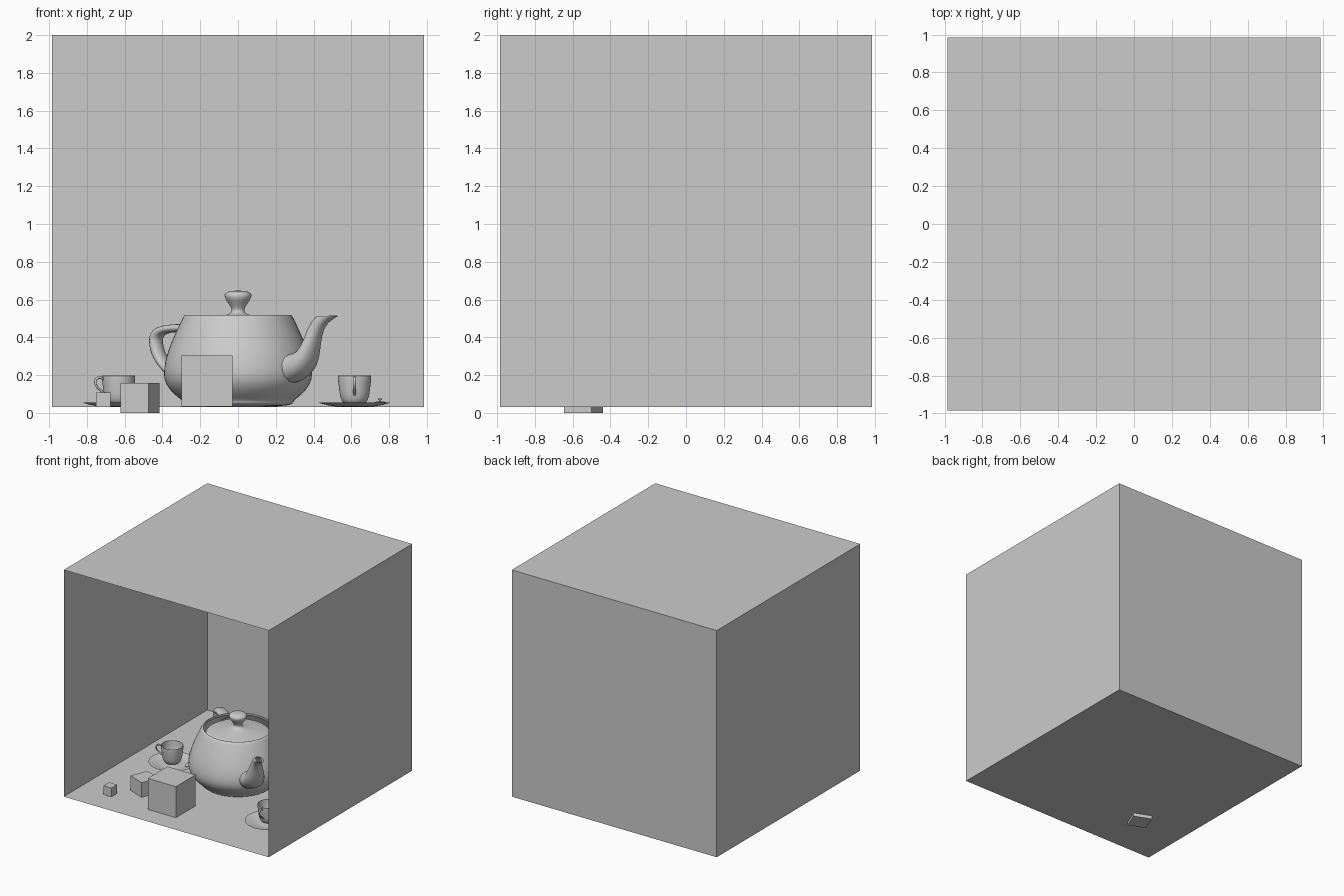
import bpy, bmesh, math
from mathutils import Vector, Matrix

old = bpy.data.objects.get("Cube")
if old:
    bpy.data.objects.remove(old, do_unlink=True)

grey = bpy.data.materials.new("plain grey")
grey.use_nodes = True
grey.diffuse_color = (0.6, 0.6, 0.6, 1)
grey.node_tree.nodes["Principled BSDF"].inputs["Base Color"].default_value = (0.6, 0.6, 0.6, 1)

FLOOR = 0.03
HALF = 0.985


def finish(bm, name, matrix, smooth=True):
    bmesh.ops.remove_doubles(bm, verts=bm.verts, dist=1e-5)
    bmesh.ops.recalc_face_normals(bm, faces=bm.faces)
    mesh = bpy.data.meshes.new(name)
    bm.to_mesh(mesh)
    bm.free()
    obj = bpy.data.objects.new(name, mesh)
    bpy.context.collection.objects.link(obj)
    obj.matrix_world = matrix
    mesh.materials.append(grey)
    if smooth:
        bpy.ops.object.select_all(action="DESELECT")
        obj.select_set(True)
        bpy.context.view_layer.objects.active = obj
        bpy.ops.object.shade_smooth_by_angle(angle=math.radians(40))
    return obj


def bezier(points, steps):
    """Sample a chain of cubic segments that share their end points."""
    pts = [Vector(p) for p in points]
    out = [pts[0]]
    for k in range(0, len(pts) - 1, 3):
        a, b, c, d = pts[k:k + 4]
        for i in range(1, steps + 1):
            t = i / steps
            s = 1 - t
            out.append(a * s**3 + b * (3 * s * s * t) + c * (3 * s * t * t) + d * t**3)
    return out


def revolve(name, profile, matrix, steps=8, segments=48):
    bm = bmesh.new()
    verts = [bm.verts.new((p.x, 0, p.y)) for p in bezier(profile, steps)]
    edges = [bm.edges.new(pair) for pair in zip(verts, verts[1:])]
    bmesh.ops.spin(bm, geom=verts + edges, cent=(0, 0, 0), axis=(0, 0, 1),
                   angle=math.tau, steps=segments, use_duplicate=False)
    return finish(bm, name, matrix)


def loft(name, outer, inner, widths, matrix, steps=10, around=8):
    """Tube between two curves in the xz plane, rounded out to the given widths."""
    bm = bmesh.new()
    spans = bezier([(w, 0) for w in widths], steps)
    rings = []
    for o, i, w in zip(bezier(outer, steps), bezier(inner, steps), spans):
        a, b = Vector((o.x, 0, o.y)), Vector((i.x, 0, i.y))
        side = Vector((0, w.x, 0))
        loop = bezier([a, a + side, b + side, b, b - side, a - side, a], around)[:-1]
        rings.append([bm.verts.new(p) for p in loop])
    n = len(rings[0])
    for r, s in zip(rings, rings[1:]):
        for j in range(n):
            bm.faces.new((r[j], r[(j + 1) % n], s[(j + 1) % n], s[j]))
    return finish(bm, name, matrix)


def place(x, y, z, degrees=0, scale=1):
    return (Matrix.Translation((x, y, z)) @ Matrix.Rotation(math.radians(degrees), 4, "Z")
            @ Matrix.Scale(scale, 4))


def block(name, x, y, z, size, degrees=0):
    bm = bmesh.new()
    bmesh.ops.create_cube(bm, size=size)
    finish(bm, name, place(x, y, z + size / 2, degrees), smooth=False)


# Room: thin-walled box without a front
bm = bmesh.new()
bmesh.ops.create_cube(bm, size=2 * HALF)
front = [f for f in bm.faces if f.normal.y < -0.9]
bmesh.ops.delete(bm, geom=front, context="FACES")
finish(bm, "room", place(0, 0, FLOOR + HALF), smooth=False)

# Loose blocks on the floor
block("large_block", -0.165, -0.675, FLOOR + 0.005, 0.27)
block("medium_block", -0.518, -0.543, 0, 0.158, -22)
block("small_block", -0.713, -0.735, FLOOR, 0.077)

# Teapot
pot = place(0, 0, FLOOR, -39, 0.196)
revolve("teapot_body", [(1.4, 2.4), (1.34, 2.53), (1.44, 2.53), (1.5, 2.4),
                        (1.75, 1.875), (2, 1.35), (2, 0.9),
                        (2, 0.45), (1.5, 0.225), (1.5, 0.15),
                        (1.5, 0.075), (1.425, 0), (0, 0)], pot)
revolve("teapot_lid", [(0, 3.15), (0.8, 3.15), (0, 2.7), (0.2, 2.55),
                       (0.4, 2.4), (1.3, 2.4), (1.3, 2.25)], pot, 12)
loft("teapot_handle",
     [(-1.5, 2.25), (-2.5, 2.25), (-3, 2.25), (-3, 1.8), (-3, 1.35), (-2.65, 0.94), (-1.9, 0.6)],
     [(-1.6, 2.03), (-2.3, 2.03), (-2.7, 2.03), (-2.7, 1.8), (-2.7, 1.58), (-2.5, 1.13), (-2, 0.9)],
     [0.3] * 7, pot)
loft("teapot_spout",
     [(1.7, 1.43), (2.6, 1.43), (2.3, 2.1), (2.7, 2.4), (2.8, 2.48), (2.9, 2.48), (2.8, 2.4)],
     [(1.7, 0.6), (3.1, 0.83), (2.4, 2.03), (3.3, 2.4), (3.53, 2.49), (3.45, 2.51), (3.2, 2.4)],
     [0.66, 0.66, 0.25, 0.25, 0.25, 0.15, 0.15], pot)


# Cup, saucer and spoon; the cup handle points along local -x
def tea_setting(side, x, y, turn, spoon_turn):
    base = place(x, y, FLOOR)
    revolve(side + "_saucer", [(0, 0.008), (0.03, 0.008), (0.06, 0.004), (0.1, 0.004),
                               (0.13, 0.008), (0.16, 0.02), (0.188, 0.024),
                               (0.16, 0.014), (0.12, 0), (0, 0)], base, 6)
    cup = place(x, y, FLOOR + 0.017, turn)
    revolve(side + "_cup", [(0, 0), (0.02, 0), (0.04, 0), (0.048, 0),
                            (0.073, 0.008), (0.079, 0.05), (0.083, 0.09),
                            (0.086, 0.11), (0.088, 0.13), (0.088, 0.147),
                            (0.088, 0.151), (0.084, 0.151), (0.084, 0.147),
                            (0.082, 0.09), (0.078, 0.012), (0, 0.012)], cup, 6)
    loft(side + "_cup_handle",
         [(-0.08, 0.135), (-0.105, 0.155), (-0.137, 0.15), (-0.137, 0.115),
          (-0.137, 0.085), (-0.105, 0.07), (-0.077, 0.045)],
         [(-0.08, 0.12), (-0.1, 0.14), (-0.125, 0.138), (-0.125, 0.115),
          (-0.125, 0.09), (-0.1, 0.08), (-0.077, 0.06)],
         [0.01] * 7, cup)
    # Spoon lies across the saucer beside the cup
    rest = place(x, y, FLOOR + 0.02, spoon_turn) @ place(0.135, 0, 0, 90)
    loft(side + "_spoon",
         [(-0.1, 0.008), (-0.1, 0.012), (-0.05, 0.012), (-0.02, 0.012),
          (0.02, 0.02), (0.08, 0.03), (0.13, 0.026)],
         [(-0.1, 0.008), (-0.1, -0.002), (-0.05, -0.004), (-0.02, 0.008),
          (0.02, 0.014), (0.08, 0.024), (0.13, 0.02)],
         [0, 0.05, 0.05, 0.008, 0.006, 0.012, 0.016], rest, 8, 5)


tea_setting("left", 0.617, -0.46, 90, 0)
tea_setting("right", -0.632, 0, 20, 30)
